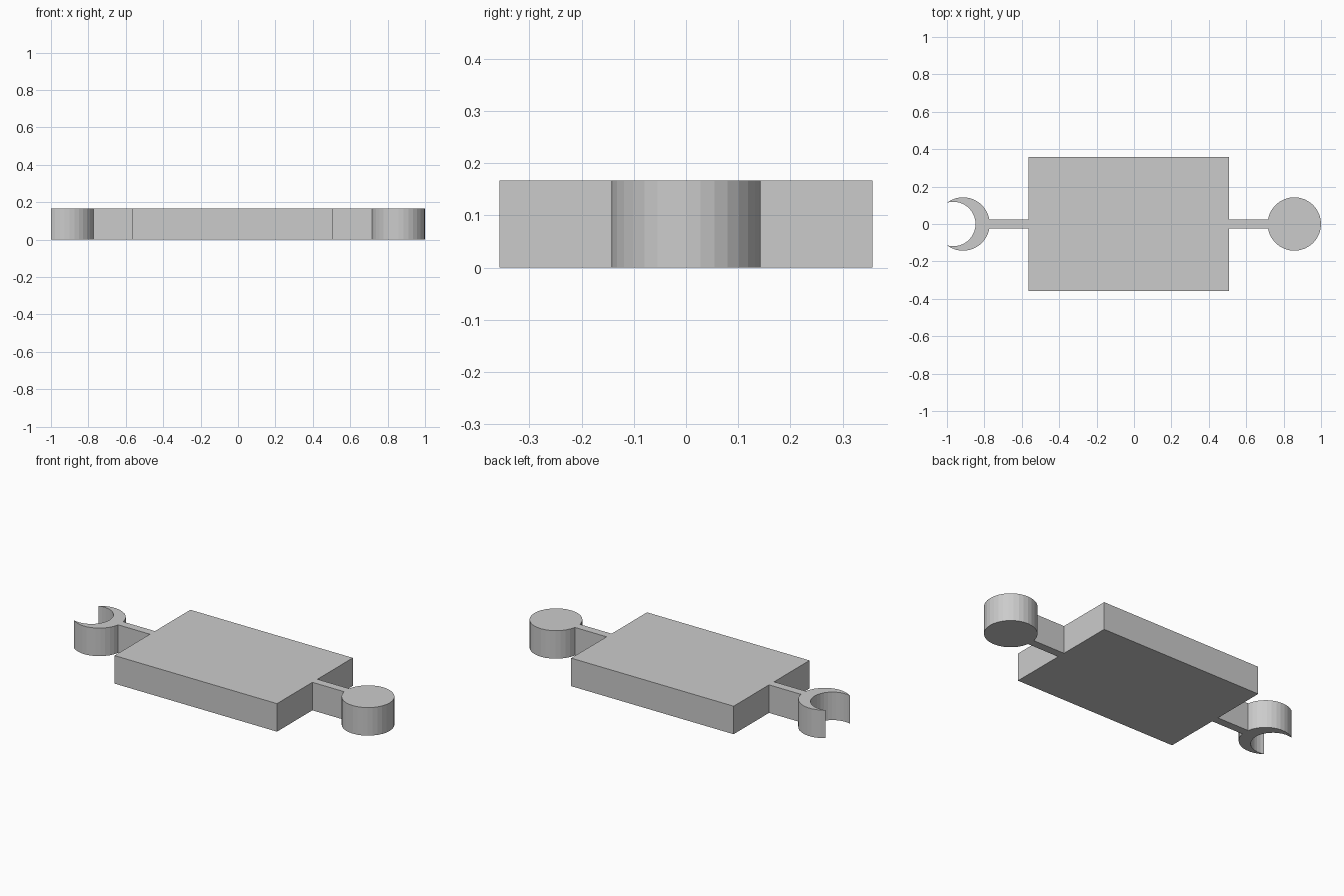
import bpy, bmesh
from math import cos, sin, pi, atan2

if "Cube" in bpy.data.objects:
    bpy.data.objects.remove(bpy.data.objects["Cube"])

HEIGHT = 0.167


def extrude_outline(name, points):
    """Flat outline on z = 0 raised to the common height."""
    bm = bmesh.new()
    face = bm.faces.new([bm.verts.new((x, y, 0)) for x, y in points])
    top = bmesh.ops.extrude_face_region(bm, geom=[face])["geom"]
    verts = [v for v in top if isinstance(v, bmesh.types.BMVert)]
    bmesh.ops.translate(bm, verts=verts, vec=(0, 0, HEIGHT))
    bmesh.ops.recalc_face_normals(bm, faces=bm.faces)
    mesh = bpy.data.meshes.new(name)
    bm.to_mesh(mesh)
    bm.free()
    obj = bpy.data.objects.new(name, mesh)
    bpy.context.collection.objects.link(obj)
    return obj


def rectangle(x0, x1, half):
    return [(x0, -half), (x1, -half), (x1, half), (x0, half)]


def arc(cx, r, a0, a1, steps):
    angles = [a0 + (a1 - a0) * i / steps for i in range(steps + 1)]
    return [(cx + r * cos(a), r * sin(a)) for a in angles]


R = 1 / 7            # knob and socket outer radius
LEFT, RIGHT = -0.564, 0.507

# Main plate
extrude_outline("plate", rectangle(LEFT, RIGHT, 0.357))

# Connecting arms, ending just inside the round ends
extrude_outline("right_arm", rectangle(RIGHT, 0.7165, 0.024))
extrude_outline("left_arm", rectangle(-0.7735, LEFT, 0.024))

# Round knob
extrude_outline("knob", arc(1 - R, R, 0, 2 * pi, 32)[:-1])

# Crescent socket: both arcs meet at tips on x = -1
outer_x, inner_x = -0.914, -0.966
tip_y = (R ** 2 - (1 + outer_x) ** 2) ** 0.5
inner_r = ((1 + inner_x) ** 2 + tip_y ** 2) ** 0.5
outer_a = atan2(tip_y, -1 - outer_x)
inner_a = atan2(tip_y, -1 - inner_x)
outer = arc(outer_x, R, -outer_a, outer_a, 24)
inner = arc(inner_x, inner_r, inner_a, -inner_a, 20)
extrude_outline("socket", outer + inner[1:-1])
